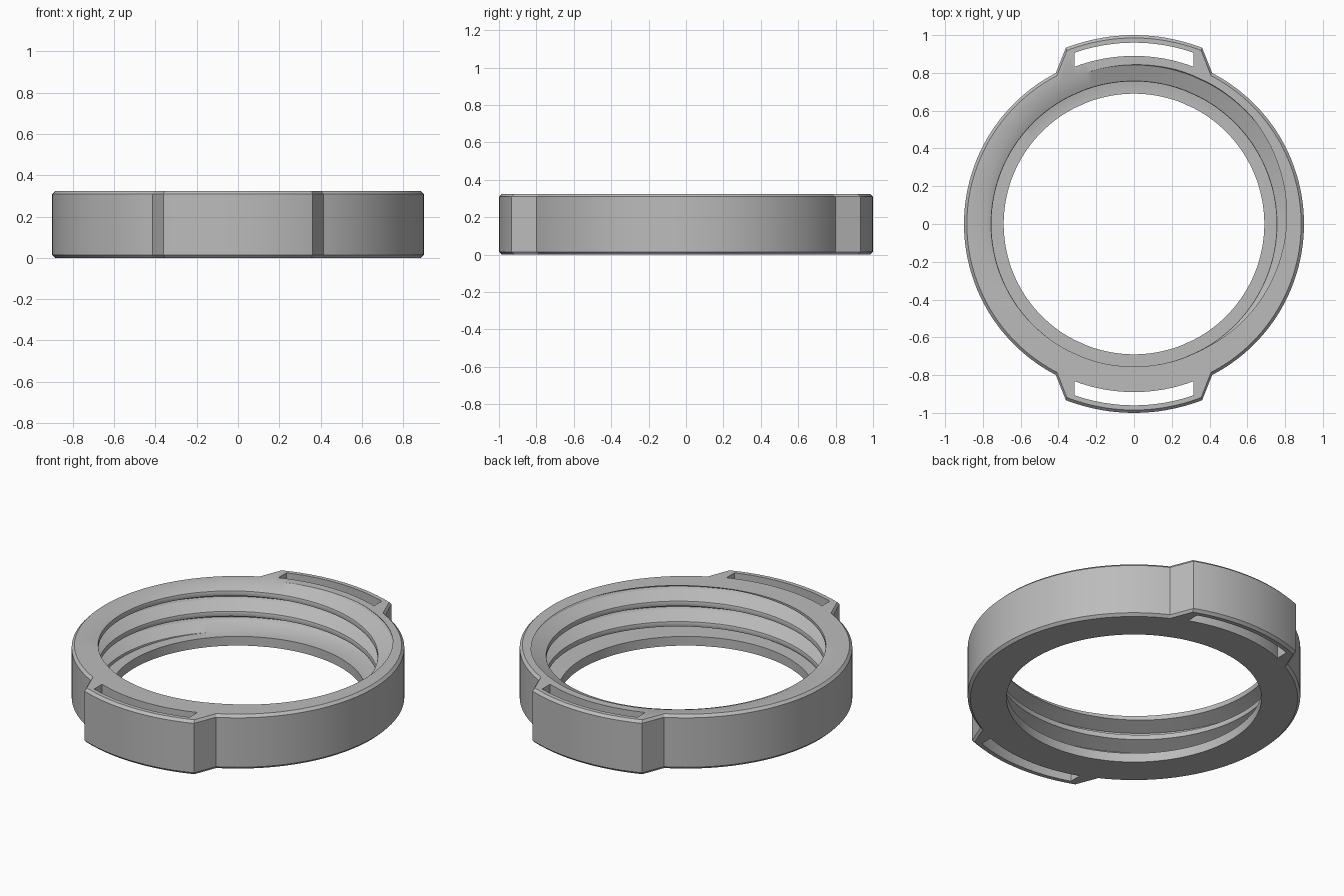
import bpy, bmesh
from math import radians, degrees, atan2, sin, cos, sqrt, pi

cube = bpy.data.objects.get("Cube")
if cube:
    bpy.data.objects.remove(cube, do_unlink=True)

HEIGHT, RADIUS, LUG_RADIUS, BEVEL = 0.325, 0.9, 1.0, 0.015
LIP_RADIUS, LIP_TOP = 0.69, 0.055
PITCH, CREST_START = 0.122, 0.245
LUG_TIP = degrees(atan2(0.36, 0.93))     # angle from the lug centre to its outer corner
LUG_ROOT = degrees(atan2(0.415, 0.8))    # angle to where the lug meets the ring
# Thread shape over one pitch: (fraction, radius)
THREAD = [(0, 0.755), (0.06, 0.757), (0.36, 0.84), (0.45, 0.847),
          (0.54, 0.842), (0.82, 0.757), (0.88, 0.755), (1, 0.755)]

grey = bpy.data.materials.new("mid grey")
grey.use_nodes = True
grey.diffuse_color = (0.5, 0.5, 0.5, 1)
grey.node_tree.nodes["Principled BSDF"].inputs["Base Color"].default_value = (0.5, 0.5, 0.5, 1)


def make_object(name, bm):
    bmesh.ops.recalc_face_normals(bm, faces=bm.faces)
    mesh = bpy.data.meshes.new(name)
    bm.to_mesh(mesh)
    bm.free()
    mesh.materials.append(grey)
    obj = bpy.data.objects.new(name, mesh)
    bpy.context.collection.objects.link(obj)
    return obj


def lug_angle(deg):
    """Angle away from the nearest lug centre."""
    return abs(deg % 180 - 90)


def outer_radius(deg):
    t = (lug_angle(deg) - LUG_TIP) / (LUG_ROOT - LUG_TIP)
    return LUG_RADIUS + (RADIUS - LUG_RADIUS) * min(1, max(0, t))


def thread_radius(deg, z):
    u = ((z - CREST_START) / PITCH - deg / 360) % 1
    for (u0, r0), (u1, r1) in zip(THREAD, THREAD[1:]):
        if u <= u1:
            return r0 + (r1 - r0) * (u - u0) / (u1 - u0)


def section(deg):
    """Closed cross-section of the ring at one angle, as (radius, z)."""
    r = outer_radius(deg)
    pts = [(LIP_RADIUS, LIP_TOP), (LIP_RADIUS, 0), (r - BEVEL, 0), (r, BEVEL),
           (r, HEIGHT - BEVEL), (r - BEVEL, HEIGHT)]
    for turn in range(1, -4, -1):
        for u, _ in reversed(THREAD[:-1]):
            z = CREST_START + PITCH * (turn + u + deg / 360)
            z = min(HEIGHT, max(LIP_TOP, z))
            pts.append((thread_radius(deg, z), z))
    return pts


# Ring body with lugs and a helical inner thread
angles = [i * 2.5 for i in range(145)]
angles = [a for a in angles if not LUG_TIP - 0.5 < lug_angle(a) < LUG_ROOT + 0.5]
angles += [c + s * a for c in (90, 270) for s in (-1, 1) for a in (LUG_TIP, LUG_ROOT)]
bm = bmesh.new()
columns = []
for a in sorted(angles):
    t = radians(a)
    columns.append([bm.verts.new((r * cos(t), r * sin(t), z)) for r, z in section(a)])
for c0, c1 in zip(columns, columns[1:]):
    for i in range(len(c0)):
        bm.faces.new((c0[i - 1], c1[i - 1], c1[i], c0[i]))
bmesh.ops.remove_doubles(bm, verts=bm.verts, dist=0.0001)
ring = make_object("threaded_ring", bm)

# Strap slots through both lugs
bm = bmesh.new()
for side in (-1, 1):
    xs = [-0.315 + 0.63 * i / 16 for i in range(17)]
    outline = [(x, sqrt(0.89 ** 2 - x * x)) for x in xs]
    outline += [(x, sqrt(0.96 ** 2 - x * x)) for x in reversed(xs)]
    face = bm.faces.new([bm.verts.new((x, side * y, -0.1)) for x, y in outline])
    top = bmesh.ops.extrude_face_region(bm, geom=[face])["geom"]
    bmesh.ops.translate(bm, vec=(0, 0, 0.6),
                        verts=[g for g in top if isinstance(g, bmesh.types.BMVert)])
cutter = make_object("slot_cutter", bm)
cutter.hide_render = True

cut = ring.modifiers.new("strap_slots", 'BOOLEAN')
cut.operation = 'DIFFERENCE'
cut.solver = 'EXACT'
cut.object = cutter
bpy.ops.object.select_all(action='DESELECT')
ring.select_set(True)
bpy.context.view_layer.objects.active = ring
bpy.ops.object.modifier_apply(modifier=cut.name)
bpy.data.objects.remove(cutter, do_unlink=True)
bpy.ops.object.shade_smooth_by_angle(angle=radians(30))
